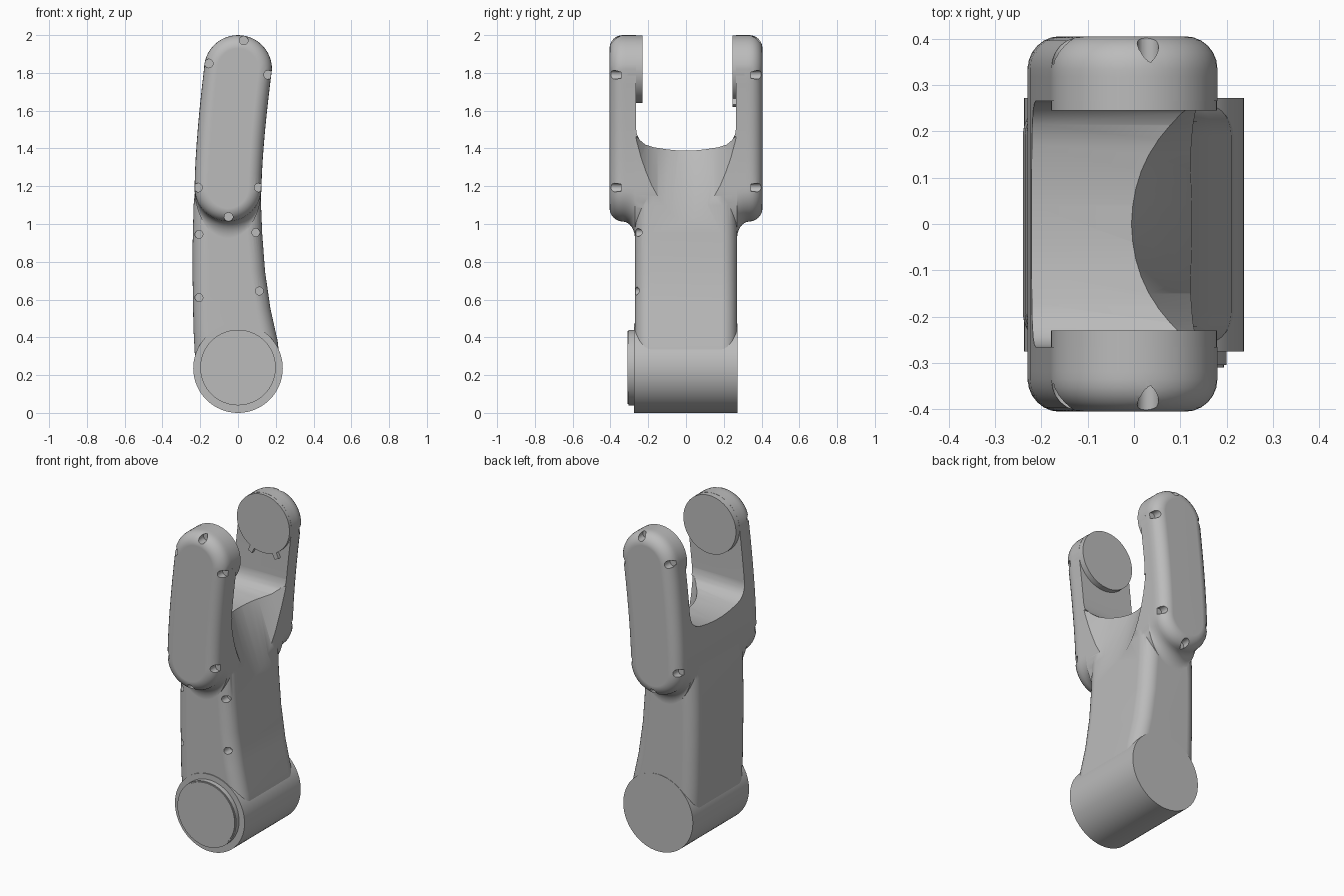
import bpy, bmesh
from math import sin, cos, pi, radians
from mathutils import Matrix, Vector

cube = bpy.data.objects.get("Cube")
if cube:
    bpy.data.objects.remove(cube)

grey = bpy.data.materials.new("plain grey")
grey.use_nodes = True
grey.diffuse_color = (0.5, 0.5, 0.5, 1)
grey.node_tree.nodes["Principled BSDF"].inputs["Base Color"].default_value = (0.5, 0.5, 0.5, 1)


def finish(bm, name):
    bmesh.ops.recalc_face_normals(bm, faces=bm.faces)
    mesh = bpy.data.meshes.new(name)
    bm.to_mesh(mesh)
    bm.free()
    mesh.materials.append(grey)
    ob = bpy.data.objects.new(name, mesh)
    bpy.context.collection.objects.link(ob)
    return ob


def activate(ob):
    bpy.ops.object.select_all(action='DESELECT')
    ob.select_set(True)
    bpy.context.view_layer.objects.active = ob


def smooth(ob):
    activate(ob)
    bpy.ops.object.shade_smooth_by_angle(angle=radians(32))
    ob.modifiers.new("clean shading", 'WEIGHTED_NORMAL').keep_sharp = True


def loft(name, rings):
    """Skin equal-length closed rings and cap both ends."""
    bm = bmesh.new()
    loops = [[bm.verts.new(p) for p in ring] for ring in rings]
    for a, b in zip(loops, loops[1:]):
        for i in range(len(a)):
            j = (i + 1) % len(a)
            bm.faces.new((a[i], a[j], b[j], b[i]))
    bm.faces.new(loops[0])
    bm.faces.new(loops[-1])
    return finish(bm, name)


def add_cyl(bm, x, z, r, y0, y1, segs=64):
    m = Matrix.Translation((x, (y0 + y1) / 2, z)) @ Matrix.Rotation(pi / 2, 4, 'X')
    bmesh.ops.create_cone(bm, cap_ends=True, segments=segs, radius1=r, radius2=r,
                          depth=abs(y1 - y0), matrix=m)


def disc(name, x, z, r, y0, y1, bevel=0):
    bm = bmesh.new()
    add_cyl(bm, x, z, r, y0, y1)
    if bevel:
        rims = [e for e in bm.edges if abs(e.verts[0].co.y - e.verts[1].co.y) < 1e-5]
        bmesh.ops.bevel(bm, geom=rims, offset=bevel, segments=2, affect='EDGES')
    ob = finish(bm, name)
    smooth(ob)
    return ob


def boolean(ob, other, op):
    mod = ob.modifiers.new("bool", 'BOOLEAN')
    mod.operation, mod.object, mod.solver = op, other, 'EXACT'
    activate(ob)
    bpy.ops.object.modifier_apply(modifier=mod.name)
    bpy.data.objects.remove(other)


TOP_Z, LOW_Z, N = 1.82, 1.19, 24


def fork_ring(y, inset=0, drop=0):
    """Slightly bent capsule outline; drop stretches its lower end."""
    def spine(t):
        return -0.053 * (1 - t ** 1.5), LOW_Z + (TOP_Z - LOW_Z) * t, 0.177 + 0.003 * t - inset
    pts = []
    x, z, r = spine(0)
    for i in range(N + 1):
        a = pi + pi * i / N
        pts.append((x + r * cos(a), y, z + (r + drop) * sin(a)))
    steps = [k / 8 for k in range(1, 8)]
    for t in steps:
        x, z, r = spine(t)
        pts.append((x + r, y, z))
    x, z, r = spine(1)
    for i in range(N + 1):
        a = pi * i / N
        pts.append((x + r * cos(a), y, z + r * sin(a)))
    for t in reversed(steps):
        x, z, r = spine(t)
        pts.append((x - r, y, z))
    return pts


# Fork: rounded outer rims, flared fillet where it meets the link body
half = []
for i in range(7):
    a = pi / 2 * i / 6
    half.append((0.335 + 0.07 * cos(a), 0.07 * (1 - sin(a)), 0))
for i in range(1, 7):
    a = pi / 2 * i / 6
    half.append((0.335 - 0.065 * sin(a), 0, 0.09 * (1 - cos(a))))
rings = [fork_ring(-y, s, d) for y, s, d in half] + [fork_ring(y, s, d) for y, s, d in reversed(half)]
link = loft("fork_and_link_body", rings)

# Link body: curved side profile with rounded long edges
left = [(-0.225, 0.24), (-0.236, 0.45), (-0.24, 0.7), (-0.24, 0.9), (-0.235, 1.1), (-0.215, 1.3)]
right = [(0.12, 1.3), (0.122, 1.1), (0.128, 0.95), (0.143, 0.75), (0.172, 0.55), (0.21, 0.38), (0.225, 0.24)]


def body_ring(y, inset):
    return [(x + inset, y, z) for x, z in left] + [(x - inset, y, z) for x, z in right]


edge = [(0.19 + 0.08 * cos(pi / 2 * i / 8), 0.08 * (1 - sin(pi / 2 * i / 8))) for i in range(9)]
body = loft("body", [body_ring(-y, s) for y, s in edge] + [body_ring(y, s) for y, s in reversed(edge)])
boolean(link, body, 'UNION')

# Gap between the fork arms with a shallow rounded floor
side = [(0.265, 2.3), (0.265, 1.51), (0.26, 1.475), (0.245, 1.445), (0.215, 1.42),
        (0.17, 1.406), (0.1, 1.395), (0.04, 1.389)]
gap_profile = side + [(-y, z) for y, z in reversed(side)]
boolean(link, loft("gap", [[(x, y, z) for y, z in gap_profile] for x in (-0.5, 0.5)]), 'DIFFERENCE')

# Slanted round scoop below the gap
bm = bmesh.new()
axis = Vector((0.12, 0, -0.34)).normalized()
centre = Vector((0.27, 0, 1.51)) + axis * 0.4
bmesh.ops.create_cone(bm, cap_ends=True, segments=48, radius1=0.3, radius2=0.3, depth=0.8,
                      matrix=Matrix.Translation(centre) @ axis.to_track_quat('Z', 'Y').to_matrix().to_4x4())
boolean(link, finish(bm, "scoop"), 'DIFFERENCE')

# Screw pockets on both arms and on the front of the body
bm = bmesh.new()
for x, z in [(-0.155, 1.85), (0.03, 1.972), (0.16, 1.79), (-0.212, 1.193), (0.11, 1.193), (-0.05, 1.037)]:
    for s in (-1, 1):
        add_cyl(bm, x, z, 0.023, s * 0.345, s * 0.45, 20)
for x, z in [(-0.207, 0.945), (0.095, 0.955), (-0.207, 0.61), (0.113, 0.645)]:
    add_cyl(bm, x, z, 0.021, -0.208, -0.32, 20)
boolean(link, finish(bm, "pockets"), 'DIFFERENCE')
smooth(link)

# Base joint and its front cap
disc("base_joint", 0, 0.237, 0.237, -0.275, 0.272)
disc("base_cap", 0, 0.24, 0.2, -0.31, -0.26, 0.006)

# Pivot discs inside the arm tips
disc("front_pivot", 0, TOP_Z, 0.179, -0.31, -0.23)
disc("back_pivot", 0, TOP_Z, 0.179, 0.245, 0.31)

# Small stops under the back pivot
for n, deg in (("left", 295), ("right", 245)):
    a = radians(deg)
    bm = bmesh.new()
    m = (Matrix.Translation((0.19 * cos(a), 0.26, TOP_Z + 0.19 * sin(a)))
         @ Matrix.Rotation(-a, 4, 'Y') @ Matrix.Diagonal((0.05, 0.03, 0.03, 1)))
    bmesh.ops.create_cube(bm, size=1, matrix=m)
    finish(bm, n + "_pivot_stop")
